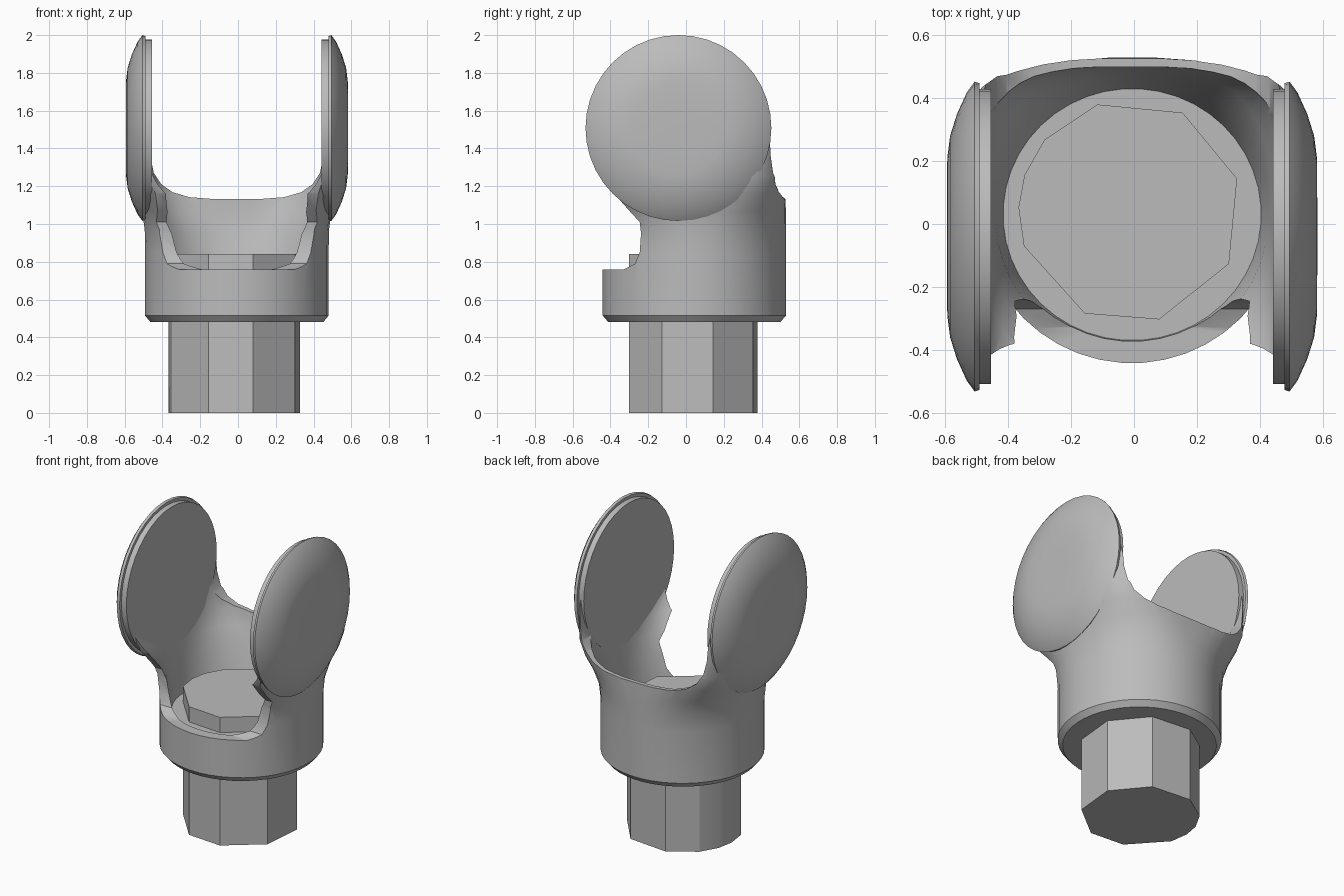
import bpy, bmesh, math

if "Cube" in bpy.data.objects:
    bpy.data.objects.remove(bpy.data.objects["Cube"])

CX = -0.006
grey = bpy.data.materials.new("grey")
grey.diffuse_color = (0.5, 0.5, 0.5, 1)
grey.use_nodes = True
grey.node_tree.nodes["Principled BSDF"].inputs["Base Color"].default_value = grey.diffuse_color


def make(name, verts, faces):
    me = bpy.data.meshes.new(name)
    me.from_pydata(verts, [], faces)
    bm = bmesh.new()
    bm.from_mesh(me)
    bmesh.ops.recalc_face_normals(bm, faces=bm.faces)
    bm.to_mesh(me)
    bm.free()
    me.materials.append(grey)
    ob = bpy.data.objects.new(name, me)
    bpy.context.collection.objects.link(ob)
    return ob


def skin(name, rings):
    """Closed solid through rings that share one point count."""
    n = len(rings[0])
    verts = [p for r in rings for p in r]
    faces = [(k * n + i, k * n + (i + 1) % n, (k + 1) * n + (i + 1) % n, (k + 1) * n + i)
             for k in range(len(rings) - 1) for i in range(n)]
    faces += [tuple(range(n))[::-1], tuple(range(len(verts) - n, len(verts)))]
    return make(name, verts, faces)


def section(z, a, front, back, p, n=44):
    """Superellipse outline at height z."""
    cy, b = (front + back) / 2, (back - front) / 2
    ring = []
    for i in range(n):
        t = 2 * math.pi * (i + 0.5) / n
        c, s = math.cos(t), math.sin(t)
        ring.append((CX + a * math.copysign(abs(c) ** (2 / p), c),
                     cy + b * math.copysign(abs(s) ** (2 / p), s), z))
    return ring


def boolean(ob, cutter, op):
    m = ob.modifiers.new(op, 'BOOLEAN')
    m.object, m.operation, m.solver = cutter, op, 'EXACT'
    bpy.context.view_layer.objects.active = ob
    bpy.ops.object.modifier_apply(modifier=m.name)
    bpy.data.objects.remove(cutter)


def smooth(ob, angle=35):
    bpy.ops.object.select_all(action='DESELECT')
    ob.select_set(True)
    bpy.context.view_layer.objects.active = ob
    bpy.ops.object.shade_smooth_by_angle(angle=math.radians(angle))


# Cup: round at the base, squarer at the back where it meets the ears
cup = skin("cup", [section(*s) for s in (
    (0.48, 0.458, -0.412, 0.50, 2), (0.515, 0.487, -0.442, 0.53, 2),
    (0.85, 0.487, -0.442, 0.53, 2), (0.97, 0.489, -0.445, 0.53, 2.15),
    (1.07, 0.503, -0.455, 0.53, 2.6), (1.16, 0.525, -0.47, 0.525, 3.5),
    (1.25, 0.54, -0.48, 0.515, 4.5), (1.45, 0.545, -0.48, 0.50, 5),
    (1.8, 0.50, -0.48, 0.46, 5))])

# Side silhouette of the cup with the front notch
side = [(-0.6, 0.4), (-0.6, 0.76), (-0.33, 0.76), (-0.27, 0.79), (-0.245, 0.85),
        (-0.238, 0.95), (-0.245, 1.01), (-0.30, 1.07), (-0.38, 1.16), (-0.42, 1.28),
        (-0.35, 1.6), (-0.2, 1.75), (0.2, 1.75), (0.38, 1.7), (0.45, 1.58),
        (0.485, 1.4), (0.6, 1.15), (0.6, 0.4)]
boolean(cup, skin("side_cutter", [[(x, y, z) for y, z in side] for x in (-1, 1)]), 'INTERSECT')

# Hollow inside of the cup
boolean(cup, skin("hollow_cutter", [section(*s) for s in (
    (0.74, 0.41, -0.37, 0.43, 2), (0.95, 0.435, -0.40, 0.485, 2.1),
    (1.06, 0.448, -0.42, 0.50, 2.7), (1.16, 0.462, -0.45, 0.50, 3.8),
    (1.3, 0.475, -0.60, 0.485, 5), (2.1, 0.475, -0.60, 0.485, 6))]), 'DIFFERENCE')

# U-shaped opening between the ears
half = [(0.12, 1.132), (0.25, 1.142), (0.34, 1.168), (0.40, 1.21), (0.44, 1.27),
        (0.458, 1.36), (0.475, 1.6), (0.475, 2.2)]
u = [(-x, z) for x, z in reversed(half)] + half
boolean(cup, skin("opening_cutter", [[(CX + x, y, z) for x, z in u] for y in (-1, 1)]), 'DIFFERENCE')
smooth(cup)

# Domed ears with a flat inner disc, turned around the x axis
profile = [(0.448, 0.468), (0.484, 0.468), (0.484, 0.487), (0.50, 0.492), (0.525, 0.458),
           (0.556, 0.39), (0.578, 0.32), (0.587, 0.25), (0.588, 0.12)]
for name, sx in (("left_ear", -1), ("right_ear", 1)):
    rings = [[(CX + sx * x, -0.04 + r * math.cos(2 * math.pi * i / 40),
               1.508 + r * math.sin(2 * math.pi * i / 40)) for i in range(40)]
             for x, r in profile]
    smooth(skin(name, rings))

# Faceted peg through the cup floor
angles = [17, 62, 107, 140, 161, 178, 198, 246, 285, 332]
smooth(skin("peg", [[(-0.012 + 0.355 * math.cos(math.radians(a)),
                      0.04 + 0.355 * math.sin(math.radians(a)), z) for a in angles]
                    for z in (0, 0.84)]), 20)
